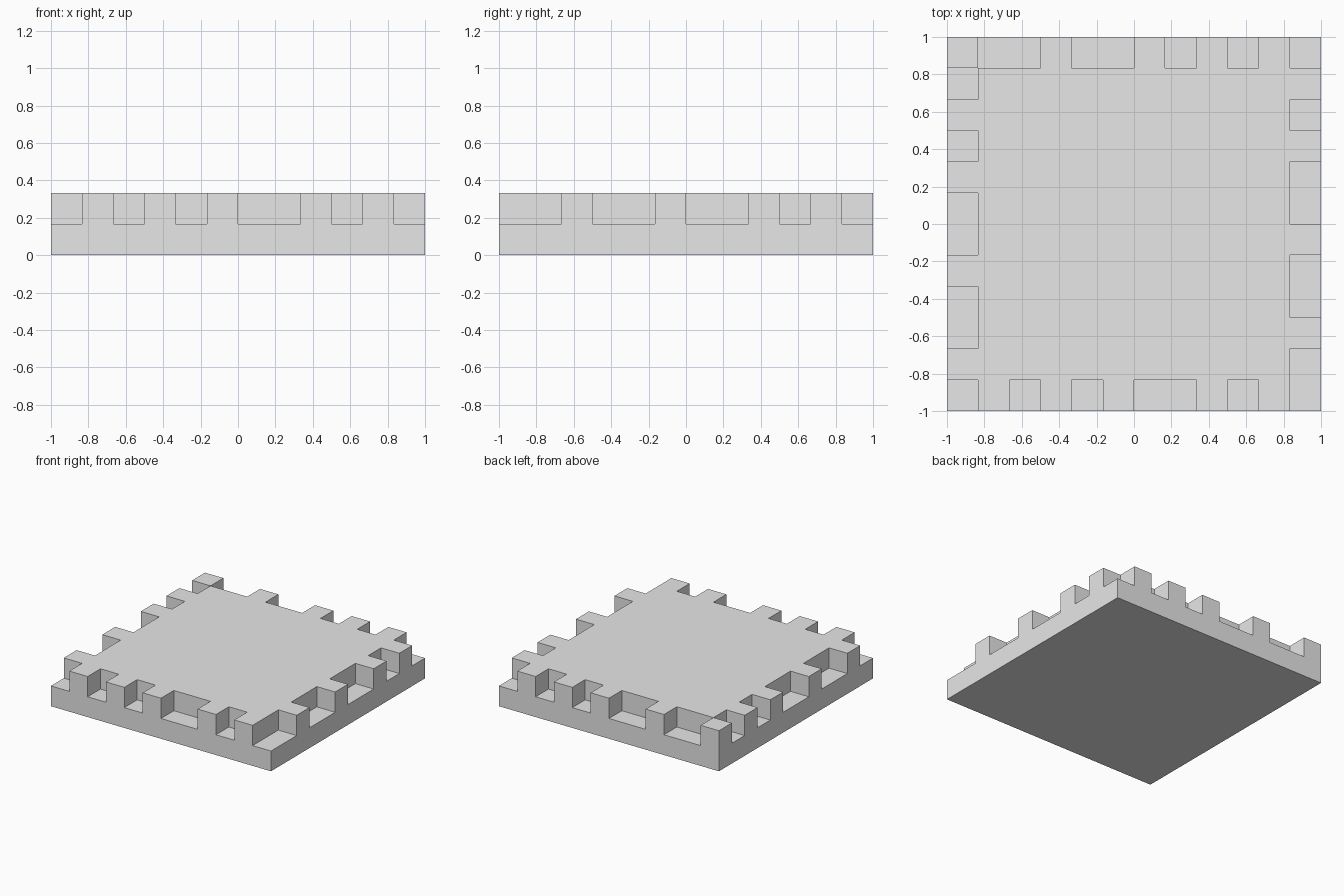
import bpy
import bmesh

cube = bpy.data.objects.get("Cube")
if cube:
    bpy.data.objects.remove(cube, do_unlink=True)

N = 12          # cells per side
CELL = 2 / N    # cell width and step height

# Raised edge cells per side, counted along +x or +y
TEETH = {
    "front": {1, 3, 5, 8, 10},
    "back": {0, 3, 6, 8, 10},
    "left": {1, 4, 7, 9, 11},
    "right": {2, 5, 8, 10},
}


def is_raised(face):
    c = face.calc_center_median()
    i, j = int((c.x + 1) / CELL), int((c.y + 1) / CELL)
    if j == 0:
        return i in TEETH["front"]
    if j == N - 1:
        return i in TEETH["back"]
    if i == 0:
        return j in TEETH["left"]
    if i == N - 1:
        return j in TEETH["right"]
    return True


def raise_faces(bm, faces, keep):
    result = bmesh.ops.extrude_face_region(bm, geom=faces, use_keep_orig=keep)
    verts = [g for g in result["geom"] if isinstance(g, bmesh.types.BMVert)]
    bmesh.ops.translate(bm, verts=verts, vec=(0, 0, CELL))
    if not keep:
        leftover = [f for f in faces if f.is_valid]
        if leftover:
            bmesh.ops.delete(bm, geom=leftover, context="FACES_ONLY")


bm = bmesh.new()
bmesh.ops.create_grid(bm, x_segments=N, y_segments=N, size=1)

# Square base slab
raise_faces(bm, bm.faces[:], True)

# Raised centre with its notched border
top = [f for f in bm.faces if f.calc_center_median().z > CELL * 0.9]
raise_faces(bm, [f for f in top if is_raised(f)], False)

# Clean flat faces
bmesh.ops.recalc_face_normals(bm, faces=bm.faces[:])
bmesh.ops.dissolve_limit(bm, angle_limit=0.01, verts=bm.verts[:], edges=bm.edges[:])

mesh = bpy.data.meshes.new("notched_tile")
bm.to_mesh(mesh)
bm.free()
tile = bpy.data.objects.new("notched_tile", mesh)
bpy.context.collection.objects.link(tile)

# Plain light grey
grey = bpy.data.materials.new("light_grey")
grey.use_nodes = True
colour = (0.8, 0.8, 0.8, 1)
grey.diffuse_color = colour
grey.node_tree.nodes["Principled BSDF"].inputs["Base Color"].default_value = colour
mesh.materials.append(grey)
